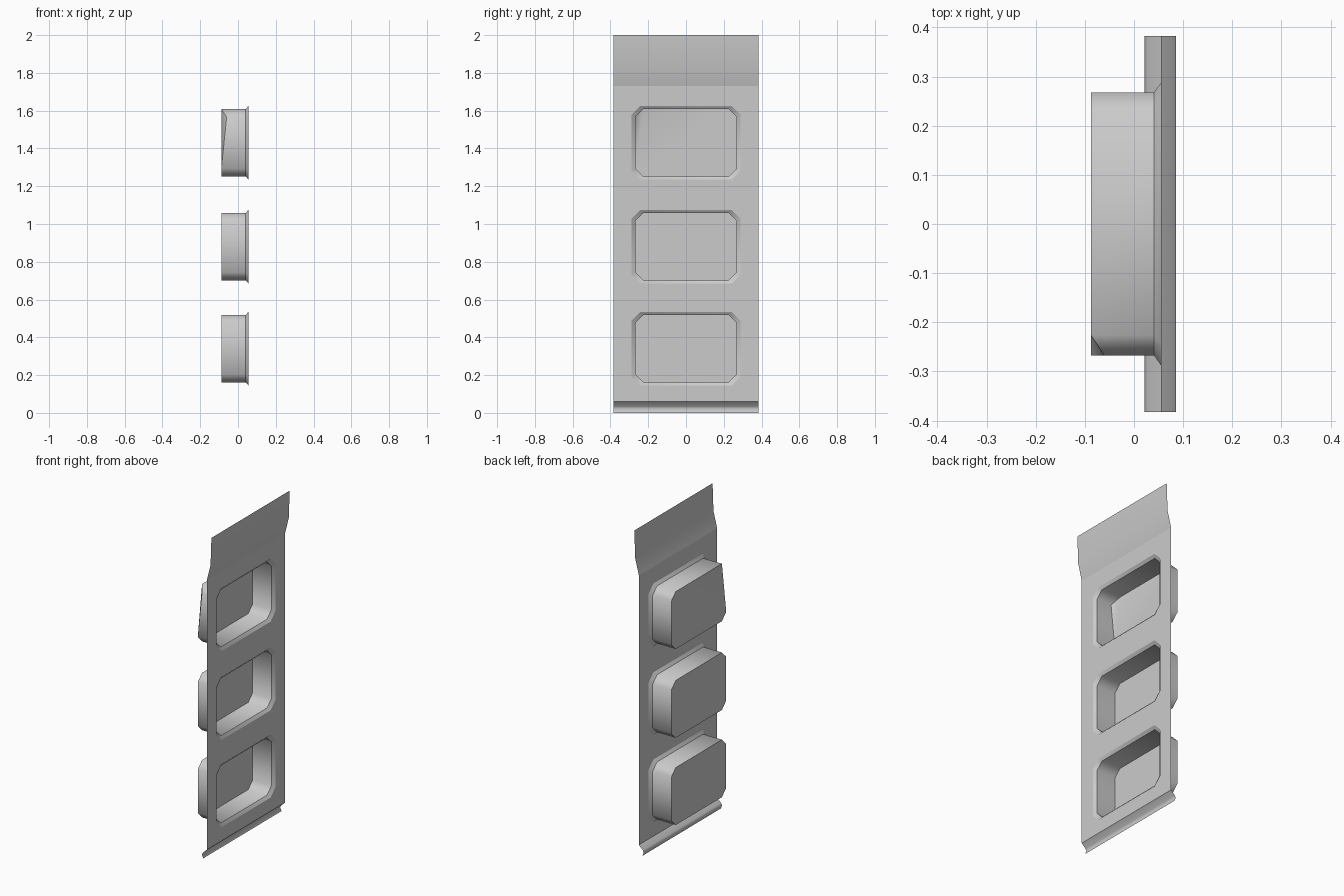
import bpy, bmesh, math

cube = bpy.data.objects.get("Cube")
if cube:
    bpy.data.objects.remove(cube, do_unlink=True)

grey = bpy.data.materials.new("light_grey")
grey.use_nodes = True
grey.diffuse_color = (0.6, 0.6, 0.6, 1)
grey.node_tree.nodes["Principled BSDF"].inputs["Base Color"].default_value = (0.6, 0.6, 0.6, 1)

SHEET_X = 0.055
HALF_Y = 0.383
POCKETS = [0.34, 0.88, 1.43]       # centre heights
BOUNDS = [0.06, 0.61, 1.155, 1.73]  # panel cell borders
RIM = (0.288, 0.195, 0.047)         # half width, half height, corner cut
WALL = (0.268, 0.178, 0.042)


def finish(name, bm, angle):
    mesh = bpy.data.meshes.new(name)
    bm.to_mesh(mesh)
    bm.free()
    mesh.materials.append(grey)
    obj = bpy.data.objects.new(name, mesh)
    bpy.context.collection.objects.link(obj)
    bpy.ops.object.select_all(action='DESELECT')
    obj.select_set(True)
    bpy.context.view_layer.objects.active = obj
    bpy.ops.object.shade_smooth_by_angle(angle=math.radians(angle))
    return obj


def octagon(bm, x, zc, size):
    """Cut-corner rectangle, anticlockwise seen from +x, two verts per corner."""
    w, h, c = size
    pts = [(-w, c - h), (c - w, -h), (w - c, -h), (w, c - h),
           (w, h - c), (w - c, h), (c - w, h), (-w, h - c)]
    return [bm.verts.new((x, y, zc + z)) for y, z in pts]


def bent_strip(name, profile):
    """Sheet strip running across the full width, profile from bottom to top."""
    bm = bmesh.new()
    rows = [[bm.verts.new((x, y, z)) for y in (-HALF_Y, HALF_Y)] for x, z in profile]
    for a, b in zip(rows, rows[1:]):
        bm.faces.new((a[0], a[1], b[1], b[0]))
    finish(name, bm, 70)


# Flat panel with a cut-corner opening in each cell
bm = bmesh.new()
for zc, low, high in zip(POCKETS, BOUNDS, BOUNDS[1:]):
    ring = octagon(bm, SHEET_X, zc, RIM)
    outer = [bm.verts.new((SHEET_X, y * HALF_Y, z))
             for y, z in ((-1, low), (1, low), (1, high), (-1, high))]
    for i in range(4):
        j = (i + 1) % 4
        a, b, c = ring[2 * i], ring[2 * i + 1], ring[2 * j]
        bm.faces.new((outer[i], b, a))
        bm.faces.new((outer[i], outer[j], c, b))
bmesh.ops.remove_doubles(bm, verts=bm.verts, dist=0.0005)
finish("panel", bm, 20)

# Bent strips above and below the panel
bent_strip("top_tab", [(SHEET_X, 1.73), (0.08, 1.83), (0.086, 2.0)])
bent_strip("bottom_lip", [(0.03, 0), (0.021, 0.022), (0.028, 0.035), (SHEET_X, 0.06)])

# Pockets: flared rim, straight walls and floor
for name, zc in zip(("lower", "middle", "upper"), POCKETS):
    bm = bmesh.new()
    rim = octagon(bm, SHEET_X, zc, RIM)
    neck = octagon(bm, 0.041, zc, WALL)
    base = octagon(bm, -0.088, zc, WALL)
    for a, b in ((rim, neck), (neck, base)):
        for i in range(8):
            j = (i + 1) % 8
            bm.faces.new((a[i], a[j], b[j], b[i]))
    if name == "upper":
        # One dented floor corner
        base[7].co.x += 0.028
        bm.faces.new(base[:7])
        bm.faces.new((base[6], base[7], base[0]))
    else:
        bm.faces.new(base)
    finish(name + "_pocket", bm, 50)
